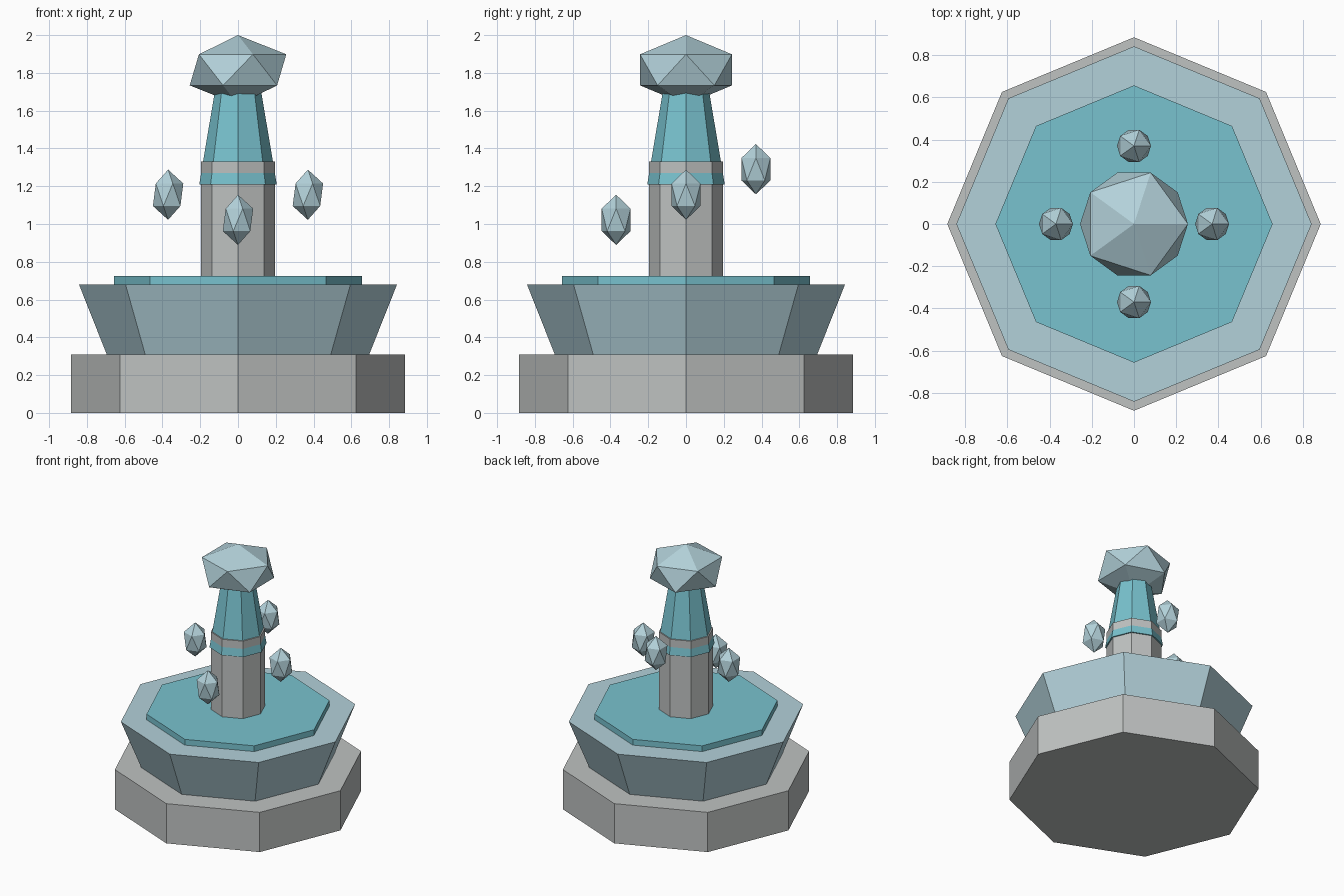
import bpy
import math

if "Cube" in bpy.data.objects:
    bpy.data.objects.remove(bpy.data.objects["Cube"])


def material(name, rgb):
    m = bpy.data.materials.new(name)
    m.diffuse_color = (*rgb, 1)
    m.use_nodes = True
    m.node_tree.nodes["Principled BSDF"].inputs["Base Color"].default_value = m.diffuse_color
    return m


STONE = material("grey stone", (0.52, 0.54, 0.535))
ICE = material("pale ice blue", (0.45, 0.64, 0.70))
WATER = material("turquoise", (0.19, 0.54, 0.62))


def finish(name, mat):
    ob = bpy.context.object
    ob.name = name
    ob.data.materials.append(mat)
    return ob


def octagon(name, mat, r_bottom, r_top, z0, z1):
    """Eight-sided solid with a corner on each axis."""
    bpy.ops.mesh.primitive_cone_add(vertices=8, radius1=r_bottom, radius2=r_top,
                                    depth=z1 - z0, location=(0, 0, (z0 + z1) / 2))
    return finish(name, mat)


def crystal(name, center, radius, half_height):
    """Stretched icosahedron."""
    bpy.ops.mesh.primitive_ico_sphere_add(subdivisions=1, radius=1, location=center)
    bpy.context.object.scale = (radius, radius, half_height)
    bpy.ops.object.transform_apply(location=False, rotation=False, scale=True)
    return finish(name, ICE)


# Plinth, flared basin and raised water surface
octagon("base_plinth", STONE, 0.885, 0.885, 0.0, 0.31)
octagon("basin", ICE, 0.695, 0.842, 0.31, 0.68)
octagon("water", WATER, 0.657, 0.657, 0.64, 0.725)

# Column, whose top pokes through the tapered sleeve as a stone band
octagon("column", STONE, 0.195, 0.195, 0.66, 1.33)
octagon("tapered_sleeve", WATER, 0.205, 0.123, 1.21, 1.70)

# Large crystal on top
crystal("top_crystal", (0, 0, 1.816), 0.286, 0.184)

# Four floating crystals around the column, rising from front to back
for i, z in enumerate((1.155, 1.29, 1.155, 1.022)):
    a = i * math.pi / 2
    crystal(f"floating_crystal_{i + 1}",
            (0.37 * math.cos(a), 0.37 * math.sin(a), z), 0.09, 0.133)
